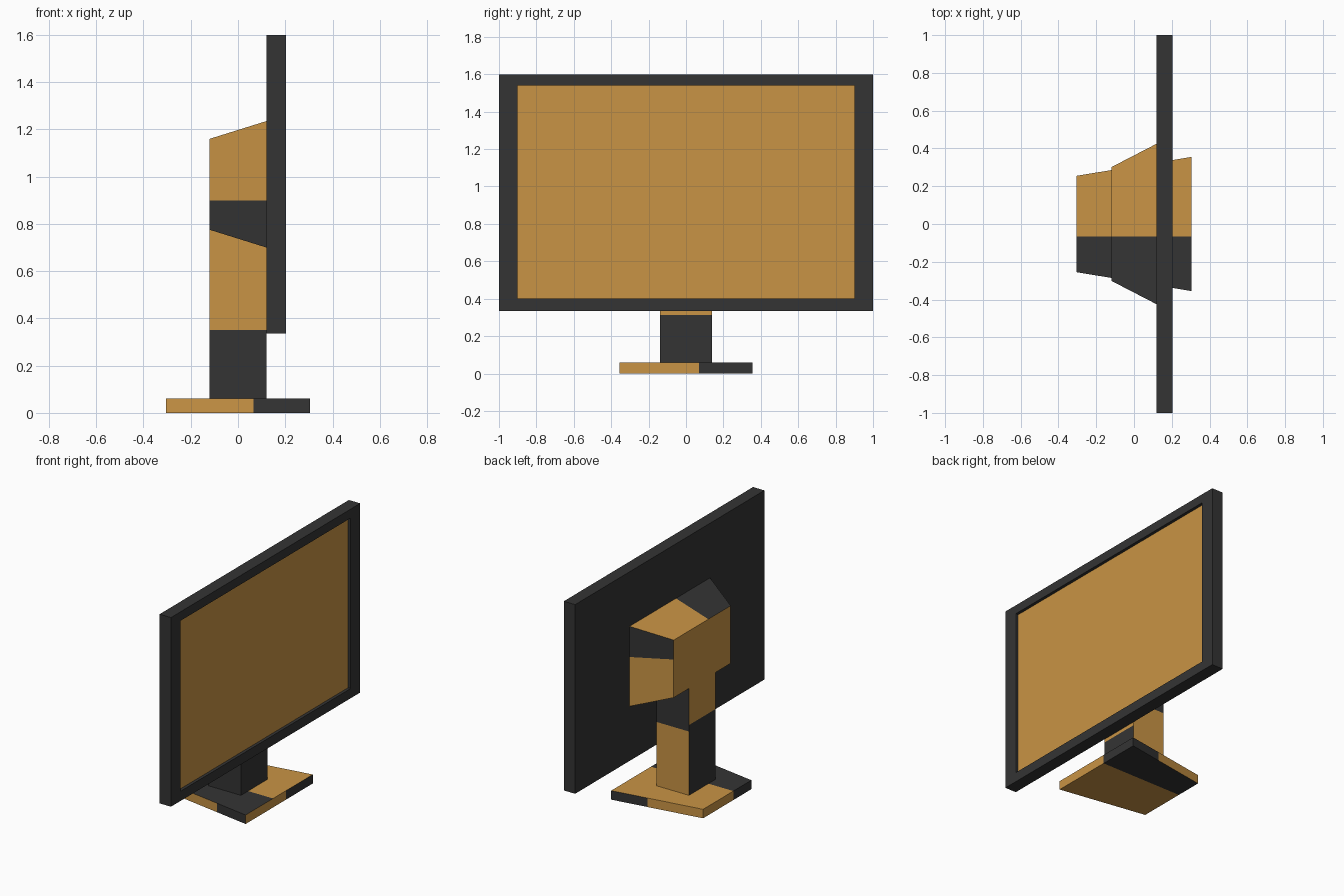
import bpy, bmesh
from mathutils import Vector

if "Cube" in bpy.data.objects:
    bpy.data.objects.remove(bpy.data.objects["Cube"])


def material(name, rgb):
    m = bpy.data.materials.new(name)
    m.diffuse_color = (*rgb, 1)
    m.use_nodes = True
    m.node_tree.nodes["Principled BSDF"].inputs["Base Color"].default_value = m.diffuse_color
    return m


OCHRE = material("ochre", (0.584, 0.296, 0.059))
CHARCOAL = material("charcoal", (0.034, 0.034, 0.034))


def side_of(face):
    """Axis the face mostly looks along, as 'x+', 'y-' and so on."""
    n = face.normal
    a = max(range(3), key=lambda i: abs(n[i]))
    return "xyz"[a] + ("+" if n[a] > 0 else "-")


def finish(name, bm):
    mesh = bpy.data.meshes.new(name)
    bm.to_mesh(mesh)
    bm.free()
    mesh.materials.append(OCHRE)
    mesh.materials.append(CHARCOAL)
    ob = bpy.data.objects.new(name, mesh)
    bpy.context.collection.objects.link(ob)
    return ob


def block(shape):
    """Cube whose corners are placed by shape(sx, sy, sz), signs -1 or 1."""
    bm = bmesh.new()
    bmesh.ops.create_cube(bm, size=2)
    for v in bm.verts:
        v.co = shape(*[round(c) for c in v.co])
    bm.normal_update()
    return bm


def two_tone(name, shape, rules):
    """rules: side -> (cut axis, cut value, sign of the dark half)."""
    bm = block(shape)
    for f in list(bm.faces):
        rule = rules.get(side_of(f))
        if rule:
            axis, value, _ = rule
            no = Vector([float(i == axis) for i in range(3)])
            bmesh.ops.bisect_plane(bm, geom=[f, *f.edges, *f.verts],
                                   plane_co=no * value, plane_no=no)
    bm.normal_update()
    for f in bm.faces:
        rule = rules.get(side_of(f))
        if rule:
            axis, value, sign = rule
            f.material_index = int((f.calc_center_median()[axis] - value) * sign > 0)
    return finish(name, bm)


X, Y, Z = 0, 1, 2

# Tapered foot plate
two_tone("base",
         lambda sx, sy, sz: (0.305 * sx, sy * (0.305 + 0.05 * sx), 0.03 + 0.03 * sz),
         {"y-": (X, 0.065, 1), "y+": (X, 0.065, 1),
          "x+": (Y, 0.07, 1), "x-": (Y, -0.065, -1),
          "z+": (Y, -0.065, -1), "z-": (Y, 0.07, 1)})

# Stand column, with a slanted top meeting the rear housing
two_tone("stem",
         lambda sx, sy, sz: (0.12 * sx, 0.14 * sy,
                             0.06 if sz < 0 else 0.7375 - 0.0375 * sx),
         {"y-": (Z, 0.35, -1), "y+": (Z, 0.487, 1),
          "x+": (Z, 0.312, -1), "x-": (Z, 0.53, -1)})

# Rear housing, flaring toward the panel
two_tone("rear_housing",
         lambda sx, sy, sz: (0.12 * sx, sy * (0.363 + 0.062 * sx),
                             0.9675 + sz * (0.23 + 0.0375 * sx)),
         {"y-": (Z, 0.9, -1), "y+": (Z, 1.03, 1),
          "z+": (Y, -0.065, -1), "z-": (Y, 0.07, 1)})

# Panel with a recessed screen in its +x face
bm = block(lambda sx, sy, sz: (0.162 + 0.042 * sx, sy, 0.9675 + 0.6325 * sz))
for f in bm.faces:
    f.material_index = 1
screen = next(f for f in bm.faces if side_of(f) == "x+")
bmesh.ops.inset_individual(bm, faces=[screen], thickness=0.05)
for v in screen.verts:
    v.co.y = 0.9 if v.co.y > 0 else -0.9
    v.co.z = 1.54 if v.co.z > 1 else 0.4
screen = bmesh.ops.extrude_discrete_faces(bm, faces=[screen])["faces"][0]
for v in screen.verts:
    v.co.x -= 0.02
screen.material_index = 0
bm.normal_update()
finish("display_panel", bm)
